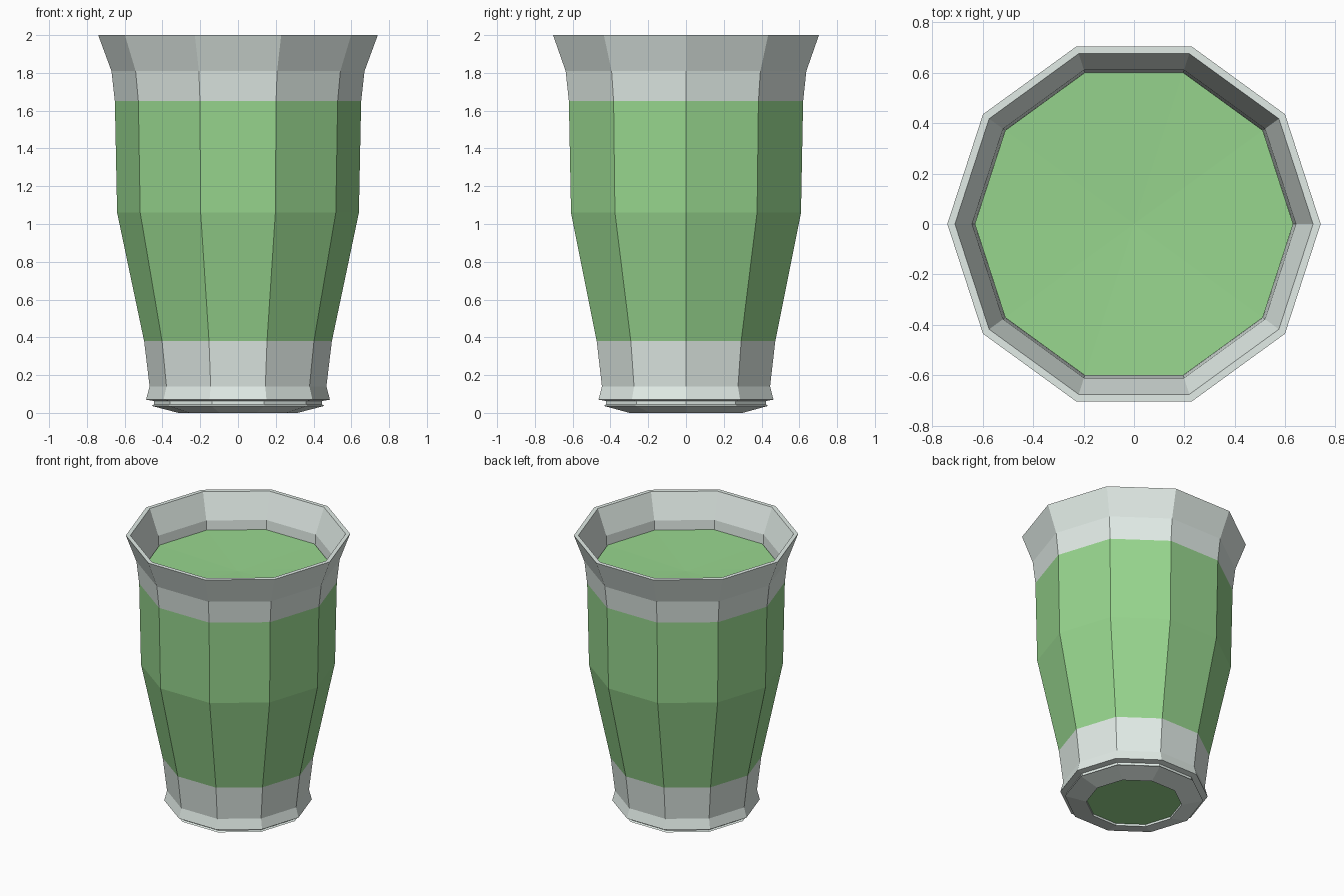
import bpy, bmesh
from math import cos, sin, tau

if "Cube" in bpy.data.objects:
    bpy.data.objects.remove(bpy.data.objects["Cube"])

SIDES = 10


def material(name, rgb):
    m = bpy.data.materials.new(name)
    m.diffuse_color = (*rgb, 1)
    m.use_nodes = True
    m.node_tree.nodes["Principled BSDF"].inputs["Base Color"].default_value = m.diffuse_color
    return m


pale = material("pale_glass", (0.76, 0.84, 0.80))
green = material("green", (0.31, 0.67, 0.27))


def lathe(name, profile, mats):
    """Revolve (radius, z, material index of the band to the next point); radius 0 is a pole."""
    bm = bmesh.new()
    rings = []
    for r, z, _ in profile:
        n = SIDES if r > 0 else 1
        rings.append([bm.verts.new((r * cos(tau * i / SIDES), r * sin(tau * i / SIDES), z))
                      for i in range(n)])
    for a, b, p in zip(rings, rings[1:], profile):
        for i in range(SIDES):
            j = (i + 1) % SIDES
            quad = [a[i % len(a)], a[j % len(a)], b[j % len(b)], b[i % len(b)]]
            f = bm.faces.new(list(dict.fromkeys(quad)))
            f.material_index = p[2]
    bmesh.ops.recalc_face_normals(bm, faces=bm.faces[:])
    me = bpy.data.meshes.new(name)
    bm.to_mesh(me)
    bm.free()
    for m in mats:
        me.materials.append(m)
    ob = bpy.data.objects.new(name, me)
    bpy.context.collection.objects.link(ob)
    return ob


# Faceted tumbler: recessed base, foot, green sleeve, flared rim, inner wall and floor
lathe("tumbler", [
    (0, 0.015, 1), (0.315, 0.015, 0), (0.315, 0.0, 0), (0.457, 0.037, 0),
    (0.445, 0.045, 0), (0.445, 0.063, 0), (0.487, 0.07, 0), (0.468, 0.14, 0),
    (0.497, 0.38, 1), (0.64, 1.06, 1), (0.652, 1.65, 0), (0.67, 1.81, 0),
    (0.74, 2.0, 0), (0.71, 2.0, 0), (0.642, 1.82, 0), (0.632, 1.65, 0),
    (0.61, 1.06, 0), (0.465, 0.38, 0), (0.43, 0.10, 0), (0, 0.10, 0),
], [pale, green])

# Drink filling the tumbler, surface dipping slightly at the middle
lathe("drink", [
    (0, 0.12, 0), (0.42, 0.12, 0), (0.455, 0.38, 0), (0.60, 1.06, 0),
    (0.624, 1.65, 0), (0.631, 1.755, 0), (0, 1.735, 0),
], [green])
